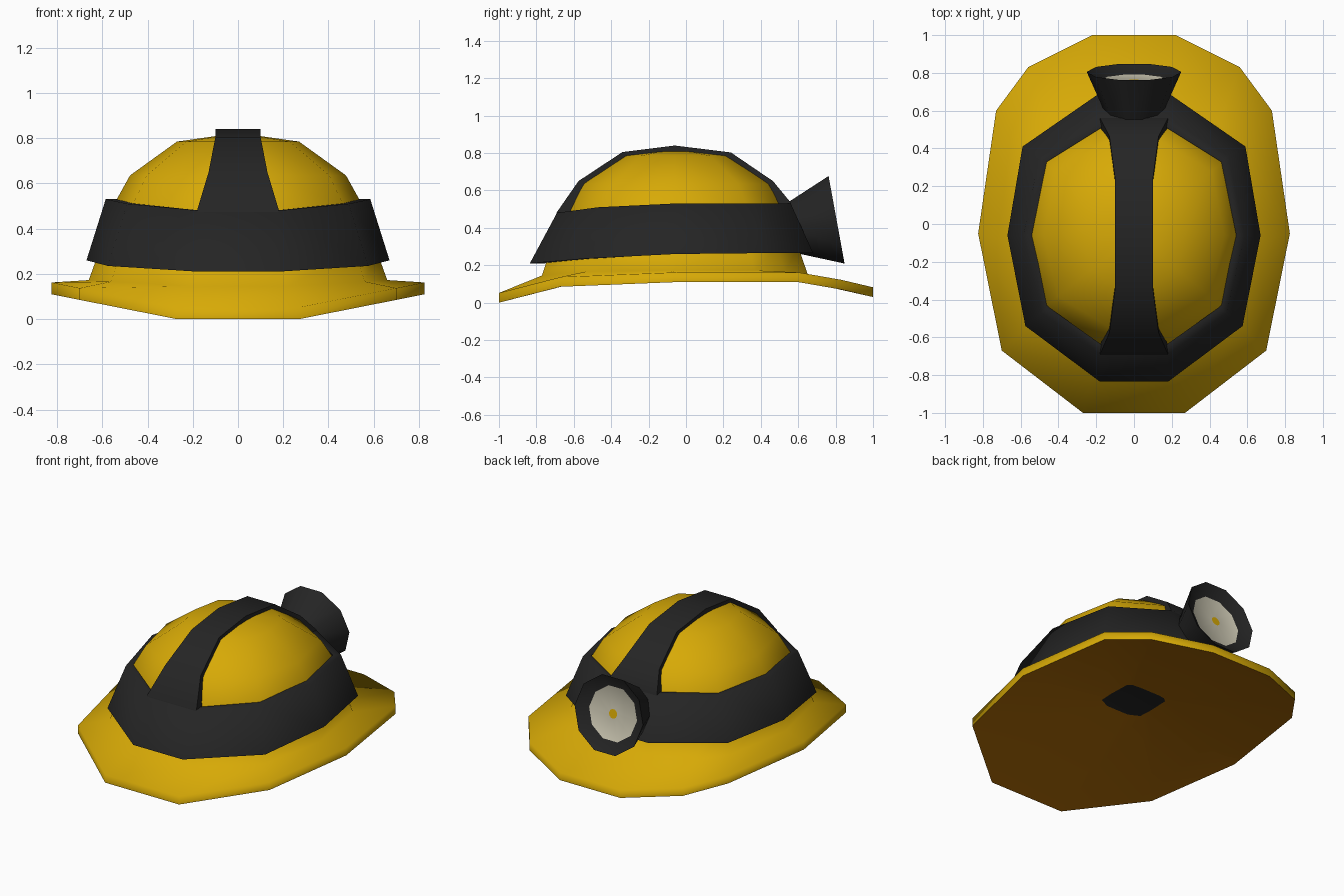
import bpy, bmesh, math
from mathutils import Matrix, Vector

if "Cube" in bpy.data.objects:
    bpy.data.objects.remove(bpy.data.objects["Cube"], do_unlink=True)


def material(name, rgb):
    m = bpy.data.materials.new(name)
    m.use_nodes = True
    m.diffuse_color = (*rgb, 1)
    shader = m.node_tree.nodes["Principled BSDF"]
    shader.inputs["Base Color"].default_value = (*rgb, 1)
    shader.inputs["Roughness"].default_value = 0.7
    return m


YELLOW = material("safety yellow", (0.68, 0.40, 0.002))
BLACK = material("rubber black", (0.018, 0.018, 0.018))
BROWN = material("lining brown", (0.42, 0.145, 0.002))
LENS = material("lens cream", (0.58, 0.55, 0.43))


def mirrored(half):
    """Closed ring from the points on the +x side, listed back to front."""
    return [Vector(p) for p in half] + [Vector((-x, y, z)) for x, y, z in reversed(half)]


def loft(name, rings, mats, cap_start=None, cap_end=None, closed=False, ring_mats=None, angle=50):
    """Skin consecutive rings; caps and strips take material slots."""
    bm = bmesh.new()
    rows = [[bm.verts.new(p) for p in ring] for ring in rings]
    n = len(rows[0])
    pairs = list(zip(rows, rows[1:]))
    if closed:
        pairs.append((rows[-1], rows[0]))
    for k, (a, b) in enumerate(pairs):
        for i in range(n):
            j = (i + 1) % n
            f = bm.faces.new((a[i], a[j], b[j], b[i]))
            f.material_index = ring_mats[k] if ring_mats else 0
    for row, slot in ((rows[0], cap_start), (rows[-1], cap_end)):
        if slot is not None:
            bm.faces.new(row).material_index = slot
    bmesh.ops.recalc_face_normals(bm, faces=bm.faces)
    mesh = bpy.data.meshes.new(name)
    bm.to_mesh(mesh)
    bm.free()
    for m in mats:
        mesh.materials.append(m)
    ob = bpy.data.objects.new(name, mesh)
    bpy.context.collection.objects.link(ob)
    bpy.ops.object.select_all(action='DESELECT')
    bpy.context.view_layer.objects.active = ob
    ob.select_set(True)
    bpy.ops.object.shade_smooth_by_angle(angle=math.radians(angle))


CENTRE_Y = -.06


def scaled(ring, s, z=None):
    """Ring scaled about the crown axis, optionally moved to one height."""
    return [Vector((p.x * s, CENTRE_Y + (p.y - CENTRE_Y) * s, p.z if z is None else z))
            for p in ring]


# Brim and the skirt rising into the band, with brown lining and dark crown pad
outline = mirrored([(.22, 1, .03), (.56, .83, .07), (.73, .6, .11),
                    (.825, -.05, .11), (.70, -.67, .085), (.27, -1, 0)])
brim_top = [p + Vector((0, 0, .052)) for p in outline]
skirt_foot = [Vector((p.x * .8, p.y * .71 + CENTRE_Y, .145 + .25 * p.z)) for p in outline]
pad = mirrored([(.07, .14, .225), (.12, .135, .225), (.15, .11, .225),
                (.155, -.03, .225), (.15, -.12, .225), (.08, -.155, .225)])
loft("brim", [scaled(skirt_foot, .93, .3), skirt_foot, brim_top, outline, pad],
     [YELLOW, BROWN, BLACK], cap_end=2, ring_mats=[0, 0, 0, 1], angle=88)

# Dome: one ten-sided ring scaled up the crown
base = mirrored([(.19, .62, 0), (.56, .40, 0), (.65, CENTRE_Y, 0),
                 (.55, -.50, 0), (.18, -.72, 0)])
loft("dome", [scaled(base, s, z) for s, z in ((.92, .3), (.85, .5), (.735, .635),
                                              (.415, .785), (.12, .812))],
     [YELLOW], cap_end=0)

# Band around the dome
band_low = mirrored([(.2, .68, .265), (.59, .41, .265), (.67, -.06, .26),
                     (.575, -.54, .235), (.18, -.835, .21)])
band_high = mirrored([(.18, .56, .53), (.5, .36, .53), (.585, -.06, .53),
                      (.49, -.47, .51), (.18, -.69, .48)])
loft("band", [scaled(band_low, .9), band_low, band_high, scaled(band_high, .925)],
     [BLACK], closed=True, angle=85)

# Strap over the crown, flaring where it meets the band (y, z, half width)
strap = [(-.71, .42, .18), (-.69, .484, .18), (-.575, .65, .13), (-.34, .805, .1),
         (-.06, .84, .1), (.24, .803, .1), (.465, .65, .13), (.56, .535, .18), (.575, .46, .18)]
sections = []
for y, z, w in strap:
    inner = Vector((0, CENTRE_Y + (y - CENTRE_Y) * .92, z - .04))
    outer = Vector((0, y, z))
    side = Vector((w, 0, 0))
    sections.append([outer - side, outer + side, inner + side, inner - side])
loft("strap", sections, [BLACK], cap_start=0, cap_end=0)

# Head lamp: rings along a tilted axis, with the lens sunk behind the rim
axis = Vector((0, .984, .18))
lamp_frame = Matrix.Translation((0, .805, .443)) @ axis.to_track_quat('Z', 'Y').to_matrix().to_4x4()


def lamp_ring(radius, depth, sides=10):
    steps = [2 * math.pi * i / sides for i in range(sides)]
    return [lamp_frame @ Vector((radius * math.cos(a), radius * math.sin(a), depth)) for a in steps]


loft("lamp", [lamp_ring(r, d) for r, d in ((.145, -.24), (.25, 0), (.175, -.045), (.03, -.045))],
     [BLACK, LENS, YELLOW], cap_start=0, cap_end=2, ring_mats=[0, 0, 1])
